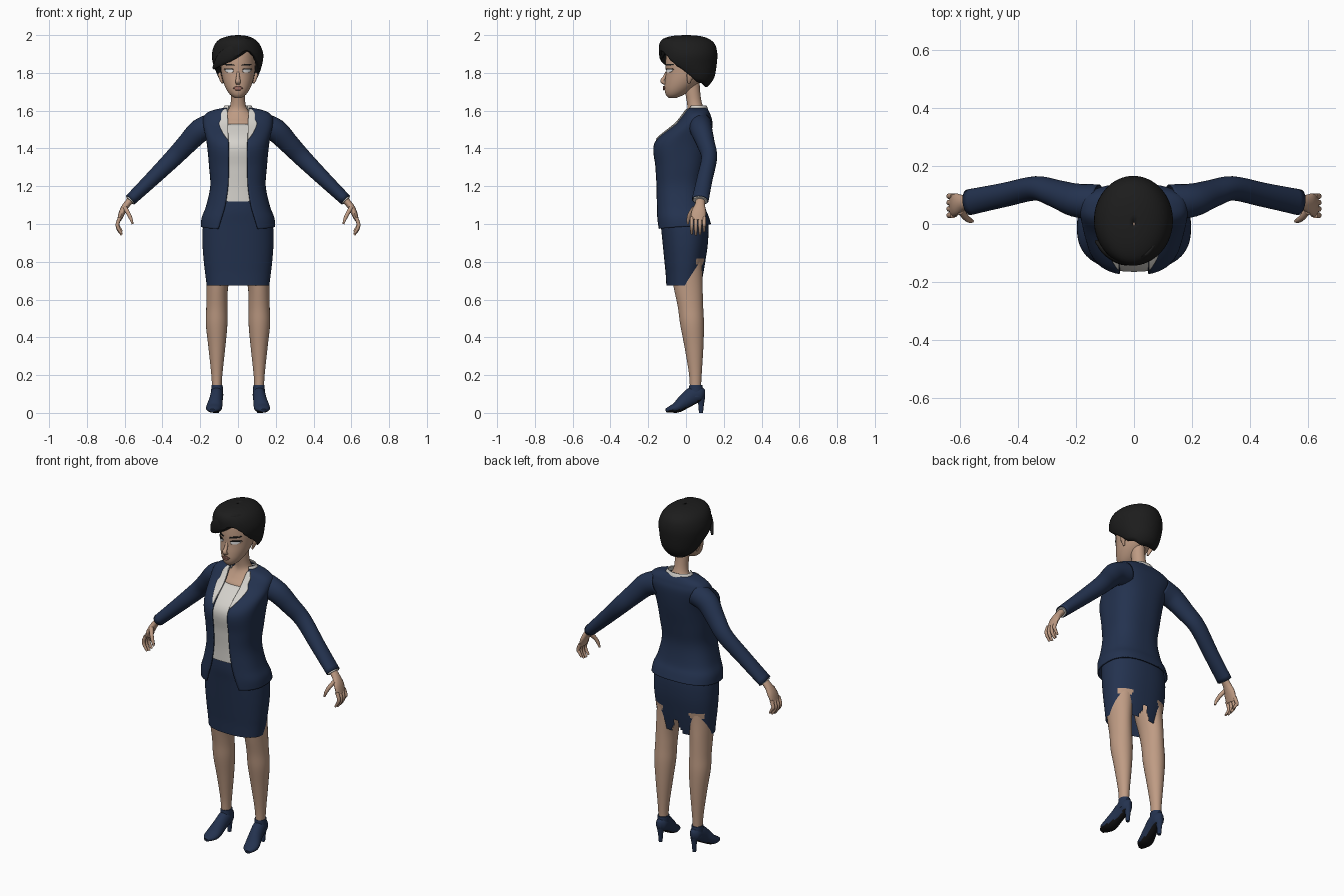
import bpy, bmesh, math
from mathutils import Vector

if "Cube" in bpy.data.objects:
    bpy.data.objects.remove(bpy.data.objects["Cube"], do_unlink=True)


def material(name, *rgb):
    m = bpy.data.materials.new(name)
    m.use_nodes = True
    m.diffuse_color = (*rgb, 1)
    bsdf = next(n for n in m.node_tree.nodes if n.type == 'BSDF_PRINCIPLED')
    bsdf.inputs["Base Color"].default_value = (*rgb, 1)
    bsdf.inputs["Roughness"].default_value = 0.8
    return m


NAVY = material("navy cloth", .017, .032, .078)
SKIN = material("skin", .52, .33, .23)
WHITE = material("off white cloth", .66, .64, .60)
HAIR = material("black hair", .012, .012, .012)
SOLE = material("black sole", .006, .006, .007)
LIPS = material("lips", .33, .15, .12)
EYES = material("eye white", .85, .85, .85)


def smooth(rows, steps=5):
    """Catmull-Rom interpolation of equal-length tuples."""
    out = []
    for i in range(len(rows) - 1):
        a, b, c, d = rows[max(i - 1, 0)], rows[i], rows[i + 1], rows[min(i + 2, len(rows) - 1)]
        for k in range(steps):
            u = k / steps
            out.append(tuple(q + .5 * u * (r - p + u * (2*p - 5*q + 4*r - s + u * (3*(q - r) + s - p)))
                             for p, q, r, s in zip(a, b, c, d)))
    return out + [tuple(rows[-1])]


def at(rows, z):
    """Row of a loft at a given height."""
    dense = smooth(rows)
    for a, b in zip(dense, dense[1:]):
        if a[0] <= z <= b[0]:
            u = (z - a[0]) / max(b[0] - a[0], 1e-6)
            return tuple(p + (q - p) * u for p, q in zip(a, b))
    return dense[0] if z < dense[0][0] else dense[-1]


def skin(name, rings, mat, closed=True, caps=True, thick=0, edit=None, extra=None):
    """Bridge a list of point rings into one smooth surface."""
    bm = bmesh.new()
    vs = [[bm.verts.new(p) for p in ring] for ring in rings]
    n = len(vs[0])
    for a, b in zip(vs, vs[1:]):
        for j in range(n if closed else n - 1):
            k = (j + 1) % n
            bm.faces.new((a[j], a[k], b[k], b[j]))
    if caps:
        bm.faces.new(vs[0][::-1])
        bm.faces.new(vs[-1])
        bmesh.ops.recalc_face_normals(bm, faces=bm.faces)
    bm.normal_update()
    if edit:
        edit(bm)
    me = bpy.data.meshes.new(name)
    bm.to_mesh(me)
    bm.free()
    ob = bpy.data.objects.new(name, me)
    bpy.context.collection.objects.link(ob)
    for m in (mat, extra):
        if m:
            me.materials.append(m)
    bpy.ops.object.select_all(action='DESELECT')
    ob.select_set(True)
    bpy.context.view_layer.objects.active = ob
    bpy.ops.object.shade_smooth_by_angle(angle=math.radians(50))
    if thick:
        mod = ob.modifiers.new("thickness", 'SOLIDIFY')
        mod.thickness, mod.offset = thick, -1
    return ob


def power(v, e):
    return math.copysign(abs(v) ** e, v)


def loft(name, rows, mat, p=2.0, segs=40, side=1, lift=None, **kw):
    """Upright loft. Row: z, cx, cy, rx, ry, optional half width of a front opening."""
    rings = []
    opened = len(rows[0]) > 5
    for r in smooth(rows):
        z, cx, cy, rx, ry = r[:5]
        t0 = math.asin(min(1, r[5] / rx) ** (p / 2)) if opened else 0
        span = 2 * math.pi - 2 * t0
        ts = [t0 + span * j / (segs - 1 if opened else segs) for j in range(segs)]
        rings.append([(side * cx + rx * power(math.sin(t), 2 / p), cy - ry * power(math.cos(t), 2 / p),
                       z + (lift(z, t) if lift else 0)) for t in ts])
    return skin(name, rings, mat, closed=not opened, **kw)


def tube(name, rows, mat, across, side=1, segs=16, **kw):
    """Swept tube. Row: x, y, z, radius along 'across', other radius."""
    dense = smooth(rows)
    pts = [Vector((side * r[0], r[1], r[2])) for r in dense]
    rings = []
    for i, r in enumerate(dense):
        d = (pts[min(i + 1, len(pts) - 1)] - pts[max(i - 1, 0)]).normalized()
        u = Vector(across)
        u = (u - d * u.dot(d)).normalized()
        v = d.cross(u)
        angles = [2 * math.pi * j / segs for j in range(segs)]
        rings.append([pts[i] + u * r[3] * math.cos(t) + v * r[4] * math.sin(t) for t in angles])
    return skin(name, rings, mat, **kw)


def plate(name, rows, base, mat, side=1, p=2.0, off=.004):
    """Thin plate laid on the front of a loft. Row: z, inner x, outer x."""
    rings = []
    for z, x0, x1 in smooth(rows, 4):
        _, _, cy, rx, ry = at(base, z)[:5]
        xs = [x0 + (x1 - x0) * j / 8 for j in range(9)]
        ring = [(side * x, cy - off - ry * max(0, 1 - min(1, abs(x) / rx) ** p) ** (1 / p), z) for x in xs]
        rings.append(ring[::side])
    return skin(name, rings, mat, closed=False, caps=False, thick=.006)


X, Y = (1, 0, 0), (0, 1, 0)

# Jacket, open at the front, with a raised back hem
jacket = [(.975, 0, -.012, .197, .145, .105), (1.03, 0, -.02, .192, .14, .088), (1.1, 0, -.03, .168, .13, .068),
          (1.2, 0, -.035, .147, .125, .053), (1.3, 0, -.03, .153, .135, .05), (1.43, 0, -.02, .166, .15, .05),
          (1.53, 0, .04, .185, .1, .055), (1.575, 0, .055, .178, .076, .057), (1.6, 0, .058, .14, .062, .058),
          (1.615, 0, .06, .078, .05, .058)]
loft("jacket", jacket, NAVY, p=2.5, segs=64, caps=False, thick=.008,
     lift=lambda z, t: max(0, 1.07 - z) * (.12 - .14 * math.cos(t)))

# Blouse under the jacket, with collar and lapels
blouse = [(z, cx, cy, rx - .012, ry - .011) for z, cx, cy, rx, ry, w in jacket if 1.05 < z < 1.54]
loft("blouse", [(1.12,) + blouse[0][1:]] + blouse[1:], WHITE, p=2.5)
loft("collar", [(1.595, 0, .058, .088, .06, .056), (1.612, 0, .06, .08, .055, .054), (1.628, 0, .06, .07, .048, .05)],
     WHITE, caps=False, thick=.006)
for s, tag in ((1, "left"), (-1, "right")):
    plate(tag + "_lapel", [(1.45, .052, .056), (1.48, .052, .078), (1.53, .053, .1), (1.555, .054, .09),
                           (1.585, .056, .09), (1.61, .058, .074)], jacket, WHITE, s, 2.5, .006)


# Skirt with back slit and torn patches
def tear(bm):
    slit = []
    for f in bm.faces:
        c = f.calc_center_median()
        if c.y > 0 and abs(c.x) < (.765 - c.z) * .4 and c.z < .765:
            slit.append(f)
        elif c.y > .01 and ((abs(c.x) - .122) / .042) ** 2 + ((c.z - .812 + abs(c.x) * .06) / .02) ** 2 < 1:
            f.material_index = 1
    bmesh.ops.delete(bm, geom=slit, context='FACES')


loft("skirt", [(.675, 0, -.012, .166, .092), (.74, 0, -.008, .174, .1), (.8, 0, -.006, .181, .108),
               (.9, 0, -.004, .188, .12), (1.0, 0, -.008, .184, .126), (1.07, 0, -.02, .16, .122),
               (1.15, 0, -.03, .138, .112)], NAVY, p=2.3, segs=120, caps=False, edit=tear, extra=SKIN)

# Neck and upper chest
loft("neck", [(1.5, 0, .045, .15, .08), (1.53, 0, .045, .14, .088), (1.56, 0, .05, .1, .07), (1.59, 0, .053, .068, .053),
              (1.615, 0, .05, .046, .043), (1.65, 0, .043, .038, .039), (1.7, 0, .035, .037, .04),
              (1.75, 0, .03, .038, .042)], SKIN)

# Head and face
head = [(1.667, 0, -.072, .016, .02), (1.683, 0, -.06, .04, .046), (1.71, 0, -.043, .06, .07), (1.75, 0, -.02, .077, .092),
        (1.8, 0, 0, .088, .107), (1.86, 0, .01, .092, .118), (1.92, 0, .01, .084, .11), (1.96, 0, .01, .055, .075)]
loft("head", head, SKIN)
tube("nose", [(0, -.1, 1.805, .007, .008), (0, -.115, 1.775, .01, .009), (0, -.125, 1.755, .014, .011),
              (0, -.108, 1.742, .012, .006)], SKIN, X)
plate("upper_lip", [(1.72, -.026, .026), (1.724, -.02, .02), (1.73, -.008, .008)], head, LIPS, off=.008)
plate("lower_lip", [(1.708, -.012, .012), (1.713, -.019, .019), (1.719, -.026, .026)], head, LIPS, off=.009)
for s, tag in ((1, "left"), (-1, "right")):
    plate(tag + "_eye", [(1.801, .036, .052), (1.807, .025, .064), (1.813, .026, .069), (1.82, .036, .06)],
          head, EYES, s)
    plate(tag + "_eyelid", [(1.817, .024, .074), (1.821, .03, .073), (1.824, .038, .062)], head, HAIR, s, off=.006)
    plate(tag + "_eyebrow", [(1.838, .02, .05), (1.843, .022, .072), (1.848, .045, .07)], head, HAIR, s)
    tube(tag + "_ear", [(.082, .015, 1.745, .006, .005), (.09, .018, 1.765, .013, .008), (.097, .024, 1.79, .02, .009),
                        (.096, .026, 1.808, .008, .005)], SKIN, Y, s)

# Hair: each column runs from the swept hairline up to the crown
volume = [(1.72, 0, .062, .06, .045), (1.76, 0, .055, .094, .088), (1.8, 0, .038, .114, .118),
          (1.85, -.002, .015, .131, .148), (1.9, -.002, .012, .136, .154), (1.95, -.004, .006, .12, .148),
          (1.98, -.004, 0, .09, .122), (1.996, 0, 0, .045, .07), (2.0, 0, 0, .004, .006)]
hairline = [(-180, 1.725), (-135, 1.728), (-110, 1.745), (-88, 1.76), (-68, 1.815), (-45, 1.845), (-20, 1.868),
            (0, 1.89), (20, 1.918), (40, 1.895), (60, 1.845), (75, 1.79), (90, 1.752), (112, 1.745),
            (140, 1.726), (180, 1.725)]
LEVELS, COLS = 18, 64
rings = [[] for _ in range(LEVELS + 1)]
edge = smooth(hairline)
for j in range(COLS):
    deg = -180 + 360 * j / COLS
    low = min(edge, key=lambda e: abs(e[0] - deg))[1]
    t = math.radians(deg)
    for i in range(LEVELS + 1):
        z = low + (2 - low) * math.sin(math.pi / 2 * i / LEVELS)
        _, cx, cy, rx, ry = at(volume, z)
        rings[i].append((cx + rx * math.sin(t), cy - ry * math.cos(t), z))
skin("hair", rings, HAIR, caps=False, thick=.022)
tube("fringe", [(.075, -.06, 1.965, .012, .01), (.04, -.105, 1.95, .035, .014), (-.03, -.127, 1.91, .04, .016),
                (-.09, -.1, 1.87, .033, .014), (-.13, -.06, 1.825, .008, .006)], HAIR, (0, 0, 1))


def sole(bm):
    for f in bm.faces:
        f.material_index = int(f.normal.z < -.6)


for s, tag in ((1, "left"), (-1, "right")):
    # Sleeves and cuffs
    tube(tag + "_sleeve", [(.125, .075, 1.525, .062, .065), (.2, .082, 1.495, .058, .062), (.27, .105, 1.425, .048, .054),
                           (.34, .123, 1.352, .042, .048), (.45, .1, 1.243, .042, .04), (.57, .075, 1.127, .045, .032)],
         NAVY, Y, s, segs=24, caps=False, thick=.005)
    tube(tag + "_cuff", [(.54, .08, 1.157, .036, .026), (.573, .075, 1.123, .038, .026)], WHITE, Y, s)
    # Hands
    tube(tag + "_hand", [(.555, .077, 1.14, .024, .018), (.588, .074, 1.105, .026, .018), (.612, .068, 1.065, .038, .017),
                         (.629, .062, 1.02, .038, .011)], SKIN, Y, s)
    for i, finger in enumerate(("index", "middle", "ring", "little")):
        y, drop = .03 + .022 * i, (.006, 0, .004, .018)[i]
        tube(f"{tag}_{finger}_finger", [(.625, y, 1.035, .01, .01), (.638, y, 1.0, .01, .01),
                                        (.633, y, .97 + drop, .009, .009), (.615, y, .942 + drop, .006, .006)],
             SKIN, Y, s, segs=10)
    tube(tag + "_thumb", [(.598, .045, 1.085, .014, .012), (.58, .022, 1.055, .011, .011), (.566, .012, 1.025, .009, .009),
                          (.558, .01, 1.0, .005, .005)], SKIN, Y, s, segs=10)
    # Legs
    loft(tag + "_leg", [(.09, .11, .05, .026, .028), (.15, .112, .05, .026, .03), (.22, .112, .049, .031, .035),
                        (.35, .112, .042, .045, .05), (.47, .113, .032, .057, .063), (.56, .112, .024, .056, .067),
                        (.66, .11, .012, .057, .076), (.78, .1, 0, .068, .086), (.92, .09, 0, .075, .09)], SKIN, side=s)
    # Heeled shoes
    tube(tag + "_shoe", [(.108, .1, .1, .012, .022), (.11, .078, .1, .03, .04), (.112, .04, .093, .034, .046),
                         (.117, 0, .066, .036, .041), (.126, -.045, .031, .042, .03), (.132, -.08, .02, .036, .019),
                         (.136, -.106, .012, .014, .01)], NAVY, X, s, segs=24, edit=sole, extra=SOLE)
    loft(tag + "_shoe_top", [(.085, .112, .05, .033, .042), (.12, .111, .052, .031, .038), (.147, .111, .052, .03, .034)],
         NAVY, side=s)
    tube(tag + "_heel", [(.11, .078, .085, .022, .024), (.11, .08, .045, .013, .015), (.11, .079, 0, .01, .011)],
         NAVY, X, s)
